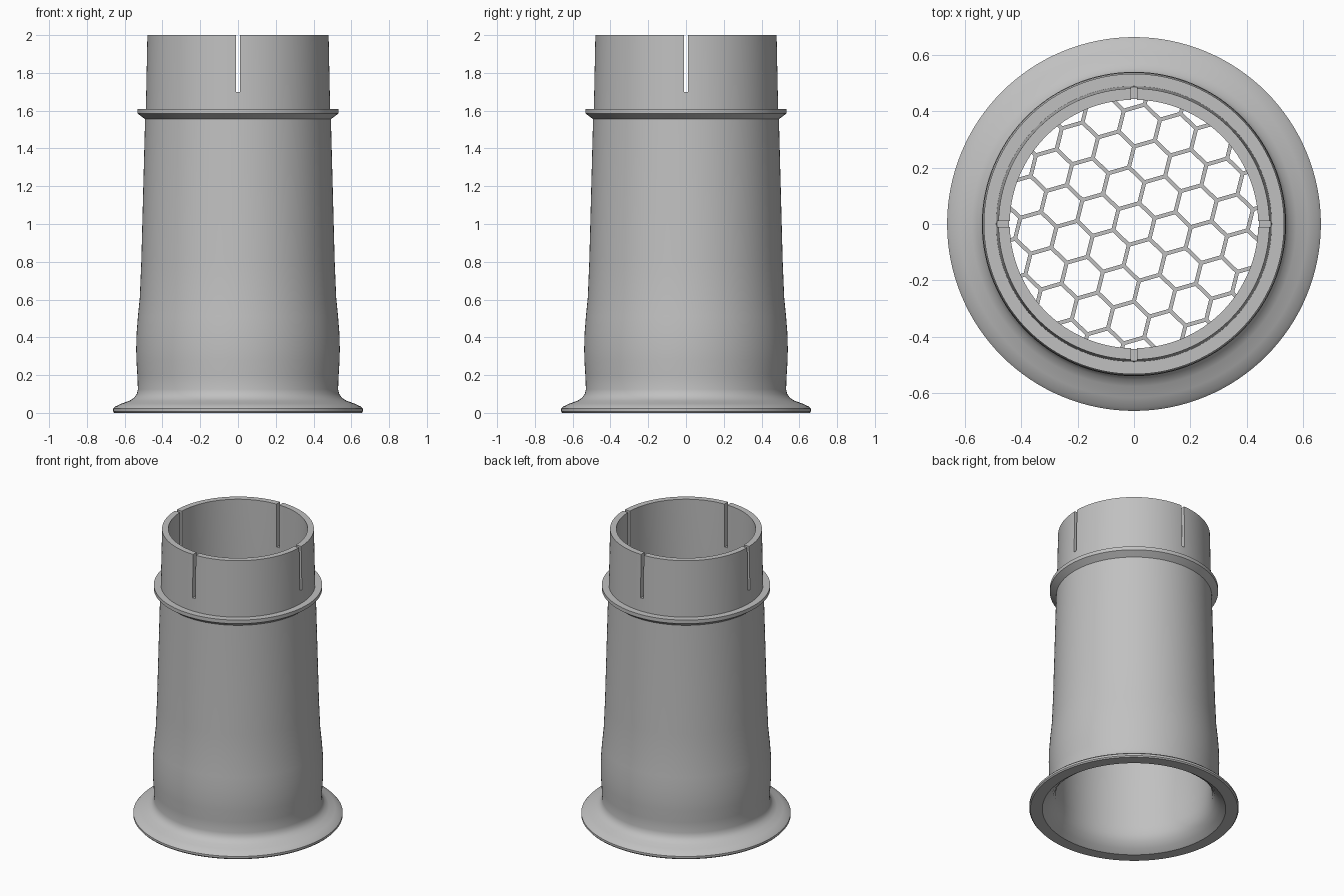
import bpy, bmesh, math

if "Cube" in bpy.data.objects:
    bpy.data.objects.remove(bpy.data.objects["Cube"])

grey = bpy.data.materials.new("plastic grey")
grey.diffuse_color = (0.53, 0.53, 0.53, 1)
grey.use_nodes = True
grey.node_tree.nodes["Principled BSDF"].inputs["Base Color"].default_value = grey.diffuse_color


def add_object(name, bm):
    bmesh.ops.recalc_face_normals(bm, faces=bm.faces)
    mesh = bpy.data.meshes.new(name)
    bm.to_mesh(mesh)
    bm.free()
    mesh.materials.append(grey)
    obj = bpy.data.objects.new(name, mesh)
    bpy.context.collection.objects.link(obj)
    return obj


def activate(obj):
    bpy.ops.object.select_all(action='DESELECT')
    obj.select_set(True)
    bpy.context.view_layer.objects.active = obj


def lathe(name, profile, sides=128):
    """Spin a closed (radius, height) outline around the z axis."""
    bm = bmesh.new()
    rings = []
    for i in range(sides):
        a = 2 * math.pi * i / sides
        rings.append([bm.verts.new((r * math.cos(a), r * math.sin(a), z)) for r, z in profile])
    n = len(profile)
    for i in range(sides):
        p, q = rings[i], rings[(i + 1) % sides]
        for j in range(n):
            k = (j + 1) % n
            bm.faces.new((p[j], q[j], q[k], p[k]))
    return add_object(name, bm)


def boolean(obj, cutter, operation):
    mod = obj.modifiers.new("cut", 'BOOLEAN')
    mod.object = cutter
    mod.operation = operation
    mod.solver = 'EXACT'
    activate(obj)
    bpy.ops.object.modifier_apply(modifier=mod.name)
    bpy.data.objects.remove(cutter)


# Hollow tube: flared foot, swollen lower body, tapered neck with a stop collar
outer = [(0.655, 0), (0.662, 0.008), (0.662, 0.022), (0.65, 0.034), (0.615, 0.05),
         (0.575, 0.064), (0.55, 0.08), (0.536, 0.1), (0.53, 0.125), (0.533, 0.2),
         (0.538, 0.28), (0.539, 0.34), (0.537, 0.42), (0.53, 0.51), (0.52, 0.61),
         (0.512, 0.8), (0.492, 1.555), (0.532, 1.585), (0.532, 1.61), (0.488, 1.61),
         (0.48, 2.0)]
inner = [(0.44, 2.0), (0.443, 1.61), (0.446, 1.5), (0.47, 0.8), (0.478, 0.61),
         (0.488, 0.5), (0.494, 0.36), (0.493, 0.25), (0.49, 0.16), (0.496, 0.1),
         (0.515, 0.06), (0.545, 0.025), (0.58, 0)]
tube = lathe("tube_body", outer + inner)

# Four narrow slots in the rim
for size in ((0.022, 2, 0.6), (2, 0.022, 0.6)):
    bm = bmesh.new()
    bmesh.ops.create_cube(bm, size=1)
    bmesh.ops.scale(bm, vec=size, verts=bm.verts)
    bmesh.ops.translate(bm, vec=(0, 0, 2.0), verts=bm.verts)
    boolean(tube, add_object("slot_cutter", bm), 'DIFFERENCE')
activate(tube)
bpy.ops.object.shade_smooth_by_angle(angle=math.radians(30))

# Honeycomb screen inside the neck
PITCH, TILT, BAR, LOW, HIGH = 0.132, math.radians(-14), 0.016, 1.54, 1.57
bm = bmesh.new()
radius = PITCH / math.sqrt(3)
for row in range(-5, 6):
    for col in range(-8, 9):
        x = PITCH * (col + row / 2)
        y = PITCH * row * math.sqrt(3) / 2
        if math.hypot(x, y) > 0.58:
            continue
        cx = x * math.cos(TILT) - y * math.sin(TILT)
        cy = x * math.sin(TILT) + y * math.cos(TILT)
        angles = [TILT + math.radians(30 + 60 * k) for k in range(6)]
        bm.faces.new([bm.verts.new((cx + radius * math.cos(a), cy + radius * math.sin(a), LOW))
                      for a in angles])
bmesh.ops.remove_doubles(bm, verts=bm.verts, dist=0.002)
cells = bm.faces[:]
bmesh.ops.inset_individual(bm, faces=cells, thickness=BAR / 2)
bmesh.ops.delete(bm, geom=cells, context='FACES_ONLY')
bmesh.ops.delete(bm, geom=[e for e in bm.edges if not e.link_faces], context='EDGES')
top = bmesh.ops.extrude_face_region(bm, geom=bm.faces[:], use_keep_orig=True)
bmesh.ops.translate(bm, vec=(0, 0, HIGH - LOW),
                    verts=[g for g in top["geom"] if isinstance(g, bmesh.types.BMVert)])
screen = add_object("honeycomb_screen", bm)

# Trim the screen to the bore
bm = bmesh.new()
bmesh.ops.create_cone(bm, cap_ends=True, segments=96, radius1=0.455, radius2=0.455, depth=0.4)
bmesh.ops.translate(bm, vec=(0, 0, 1.55), verts=bm.verts)
boolean(screen, add_object("screen_trim", bm), 'INTERSECT')
